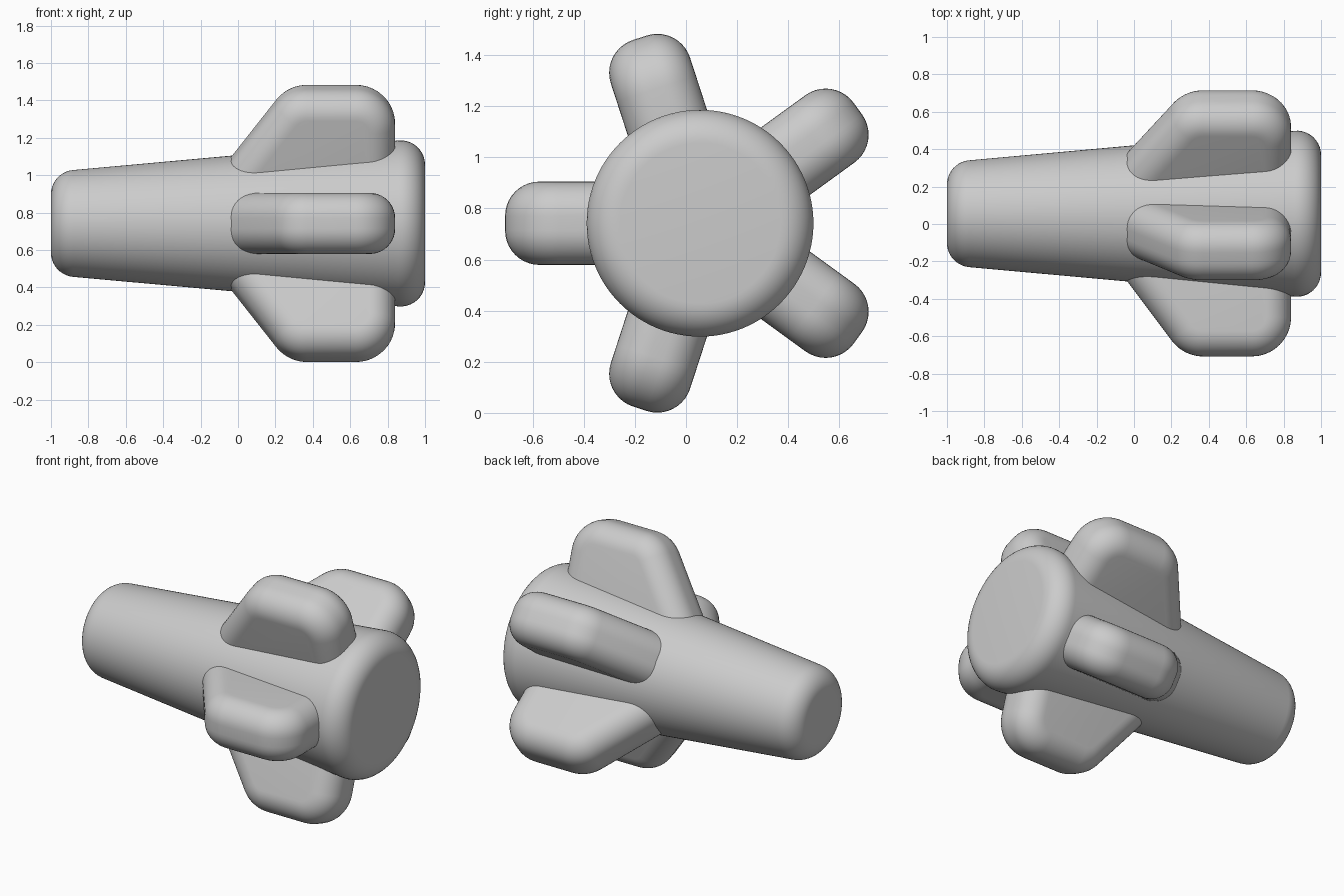
import bpy, bmesh
from math import sin, cos, pi, radians, tau
from mathutils import Matrix, Vector

if "Cube" in bpy.data.objects:
    bpy.data.objects.remove(bpy.data.objects["Cube"])

AXIS = Vector((0, 0.055, 0.742))   # body centre line runs along x


def arc(a0, a1, n):
    return [radians(a0 + (a1 - a0) * i / n) for i in range(n + 1)]


def loft(name, rings, matrix=Matrix()):
    """Skin a list of closed rings and cap both ends."""
    bm = bmesh.new()
    loops = [[bm.verts.new(p) for p in ring] for ring in rings]
    n = len(loops[0])
    for a, b in zip(loops, loops[1:]):
        for i in range(n):
            j = (i + 1) % n
            bm.faces.new((a[i], a[j], b[j], b[i]))
    bm.faces.new(loops[0])
    bm.faces.new(loops[-1])
    bmesh.ops.recalc_face_normals(bm, faces=bm.faces)
    mesh = bpy.data.meshes.new(name)
    bm.to_mesh(mesh)
    bm.free()
    obj = bpy.data.objects.new(name, mesh)
    bpy.context.collection.objects.link(obj)
    obj.matrix_world = matrix
    bpy.context.view_layer.objects.active = obj
    obj.select_set(True)
    bpy.ops.object.shade_smooth_by_angle(angle=radians(30))
    obj.select_set(False)
    return obj


# Tapered body with rounded ends
FILLET = 0.13
profile = [(-0.87 + FILLET * cos(a), 0.156 + FILLET * sin(a)) for a in arc(180, 95.2, 10)]
profile += [(0.87 + FILLET * cos(a), 0.314 + FILLET * sin(a)) for a in arc(95.2, 0, 10)]
SIDES = 96
loft("body",
     [[(x, r * cos(tau * i / SIDES), r * sin(tau * i / SIDES)) for i in range(SIDES)]
      for x, r in profile],
     Matrix.Translation(AXIS))

# Five rounded fins: outline corners (x, radial height, start angle, end angle)
CORNERS = [(0.63, 0.553, 0, 90), (0.37, 0.553, 90, 143),
           (0.13, 0.233, 143, 270), (0.63, 0.233, 270, 360)]
CORNER_R, BEVEL, HALF = 0.21, 0.135, 0.163


def fin_ring(theta, side):
    rad = CORNER_R - BEVEL + BEVEL * cos(theta)
    offset = side * (HALF - BEVEL) + BEVEL * sin(theta)
    return [(cx + rad * cos(a), offset, cz + rad * sin(a))
            for cx, cz, a0, a1 in CORNERS for a in arc(a0, a1, 10)]


fin_rings = [fin_ring(t, -1) for t in arc(-90, 0, 10)] + [fin_ring(t, 1) for t in arc(0, 90, 10)]
for k in range(5):
    turn = Matrix.Rotation(pi / 2 + k * tau / 5, 4, 'X')   # first fin points to -y
    loft(f"fin_{k + 1}", fin_rings, Matrix.Translation(AXIS) @ turn)
